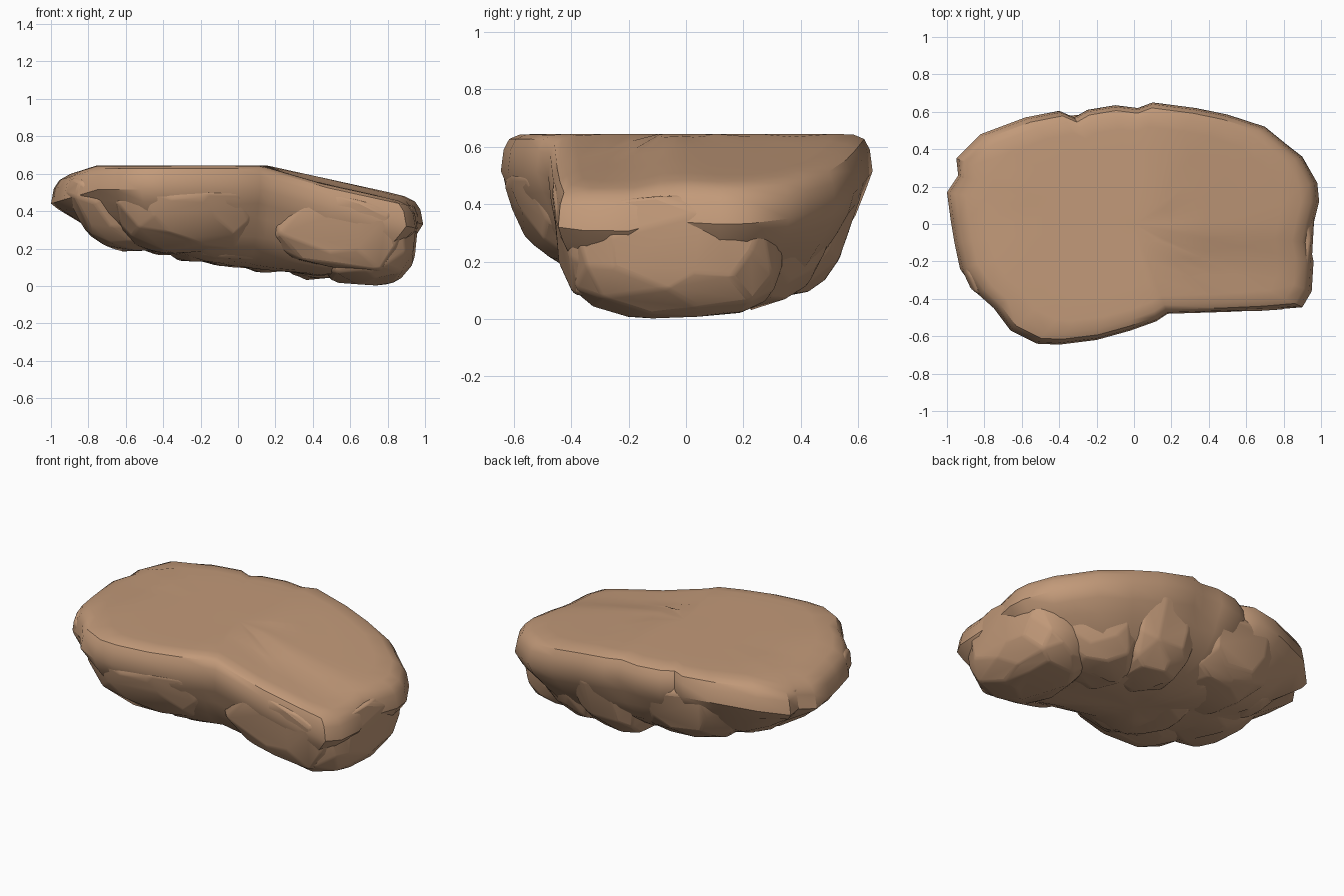
import bpy, bmesh, math, random
from mathutils import Vector, noise

random.seed(4)
cube = bpy.data.objects.get("Cube")
if cube:
    bpy.data.objects.remove(cube, do_unlink=True)

# One sandstone colour
stone = bpy.data.materials.new("sandstone_brown")
stone.use_nodes = True
colour = (0.54, 0.322, 0.192, 1.0)
stone.diffuse_color = colour
bsdf = next(n for n in stone.node_tree.nodes if n.type == 'BSDF_PRINCIPLED')
bsdf.inputs["Base Color"].default_value = colour
bsdf.inputs["Roughness"].default_value = 0.9


def clamp(v):
    return max(0.0, min(1.0, v))


def finish(name, bm, angle):
    """Turn a bmesh into a named, shaded object."""
    bmesh.ops.recalc_face_normals(bm, faces=bm.faces)
    mesh = bpy.data.meshes.new(name)
    bm.to_mesh(mesh)
    bm.free()
    mesh.materials.append(stone)
    for face in mesh.polygons:
        face.use_smooth = True
    mesh.set_sharp_from_angle(angle=math.radians(angle))
    obj = bpy.data.objects.new(name, mesh)
    bpy.context.collection.objects.link(obj)
    return obj


def top_height(x, y):
    """Flat plateau that tips down toward the left end."""
    z = 0.645 - 0.22 * max(0, x - 0.15) - 0.3 * max(0, -0.75 - x)
    return z - 0.03 * clamp((-0.05 - y) / 0.15) * clamp((x - 0.1) / 0.2)


KEEL = [(-1, .3), (-.8, .22), (-.65, .17), (-.35, .165), (-.1, .11),
        (.2, .09), (.5, .04), (.8, .01), (1, .08)]


def keel_height(x):
    """Lowest surface along the length."""
    for (xa, za), (xb, zb) in zip(KEEL, KEEL[1:]):
        if x <= xb:
            return za + (zb - za) * clamp((x - xa) / (xb - xa))
    return KEEL[-1][1]


# Main slab: an irregular outline lofted through scaled rings
OUTLINE = [(.99, .12), (.98, .22), (.9, .36), (.81, .43), (.7, .52), (.5, .585),
           (.33, .62), (.1, .65), (.02, .62), (-.1, .635), (-.25, .61),
           (-.32, .57), (-.4, .605), (-.58, .57), (-.82, .48), (-.95, .35),
           (-.94, .26), (-1, .17), (-.98, .02), (-.96, -.1), (-.93, -.24),
           (-.84, -.37), (-.75, -.45), (-.66, -.57), (-.52, -.64), (-.4, -.645),
           (-.2, -.62), (-.02, -.57), (.12, -.52), (.18, -.48), (.5, -.47),
           (.72, -.46), (.9, -.445), (.95, -.36), (.96, -.2), (.94, -.1), (.96, 0)]
TOP_RINGS = [(.2, 0), (.4, 0), (.6, 0), (.8, 0), (.9, .003), (.955, .018),
             (.985, .055), (1, .13)]
LOWER_RINGS = [.96, .9, .8, .65, .45, .2]


def build_slab():
    bm = bmesh.new()
    rings = []
    for scale, drop in TOP_RINGS:
        rings.append([bm.verts.new((x * scale, y * scale,
                      top_height(x * scale, y * scale) - drop)) for x, y in OUTLINE])
    for scale in LOWER_RINGS:
        ring = []
        for x, y in OUTLINE:
            rim = top_height(x, y) - 0.14
            px, py = x * scale, y * scale
            low = keel_height(px)
            p = Vector((px, py, low + (rim - low) * scale ** 4))
            p += noise.noise_vector(p * 5) * 0.02
            p.z = max(p.z, 0.01)
            ring.append(bm.verts.new(p))
        rings.append(ring)
    count = len(OUTLINE)
    for upper, lower in zip(rings, rings[1:]):
        for i in range(count):
            j = (i + 1) % count
            bm.faces.new((upper[i], lower[i], lower[j], upper[j]))
    # Close both ends with fans
    for ring, z in ((rings[0], top_height(0, 0)), (rings[-1], keel_height(0))):
        hub = bm.verts.new((0, 0, z))
        for i in range(count):
            bm.faces.new((ring[i], ring[(i + 1) % count], hub))
    finish("slab_body", bm, 35)


def build_lump(name, centre, radii, turn=0, taper=0.25, power=3.2, slope=0, points=90):
    """Faceted boulder: hull of a boxy ellipsoid, undercut toward the middle."""
    bm = bmesh.new()
    c, s = math.cos(math.radians(turn)), math.sin(math.radians(turn))
    for i in range(points):
        z = 1 - 2 * (i + 0.5) / points
        a = i * math.pi * (3 - math.sqrt(5))
        r = math.sqrt(1 - z * z)
        d = Vector((r * math.cos(a), r * math.sin(a), z))
        d += Vector([random.uniform(-.12, .12) for _ in range(3)])
        d /= sum(abs(v) ** power for v in d) ** (1 / power)
        x, y = d.x * radii[0], d.y * radii[1]
        shrink = 1 - taper * (1 - d.z) / 2
        px = (centre[0] + x * c - y * s) * shrink
        py = (centre[1] + x * s + y * c) * shrink
        pz = centre[2] + d.z * radii[2] + slope * x
        bm.verts.new((px, py, max(0, min(pz, top_height(px, py) - 0.03))))
    hull = bmesh.ops.convex_hull(bm, input=bm.verts)
    spare = [v for v in hull["geom_interior"] if isinstance(v, bmesh.types.BMVert)]
    bmesh.ops.delete(bm, geom=spare, context='VERTS')
    bmesh.ops.dissolve_limit(bm, angle_limit=math.radians(10),
                             verts=bm.verts, edges=bm.edges)
    obj = finish(name, bm, 22)
    bevel = obj.modifiers.new("worn_edges", 'BEVEL')
    bevel.width = 0.012
    bevel.segments = 2
    bevel.limit_method = 'ANGLE'
    bevel.angle_limit = math.radians(15)


build_slab()

# Boulders that form the sides and underside
build_lump("left_end_stone", (.72, -.04, .25), (.27, .39, .25), taper=.06)
build_lump("front_left_stone", (.54, -.2, .315), (.4, .285, .22), taper=.12,
           power=5, slope=-.18)
build_lump("back_left_stone", (.58, .24, .28), (.31, .3, .24), -25)
build_lump("back_stone", (.22, .36, .34), (.28, .31, .27), taper=.25)
build_lump("back_right_stone", (-.35, .3, .38), (.4, .34, .225), 8)
build_lump("right_corner_stone", (-.78, .22, .42), (.2, .22, .2), points=60)
build_lump("right_end_stone", (-.68, -.1, .4), (.33, .36, .22))
build_lump("front_right_stone", (-.32, -.32, .385), (.45, .36, .22), 8)
build_lump("belly_stone", (0, -.05, .25), (.4, .3, .14), 20, taper=0)
